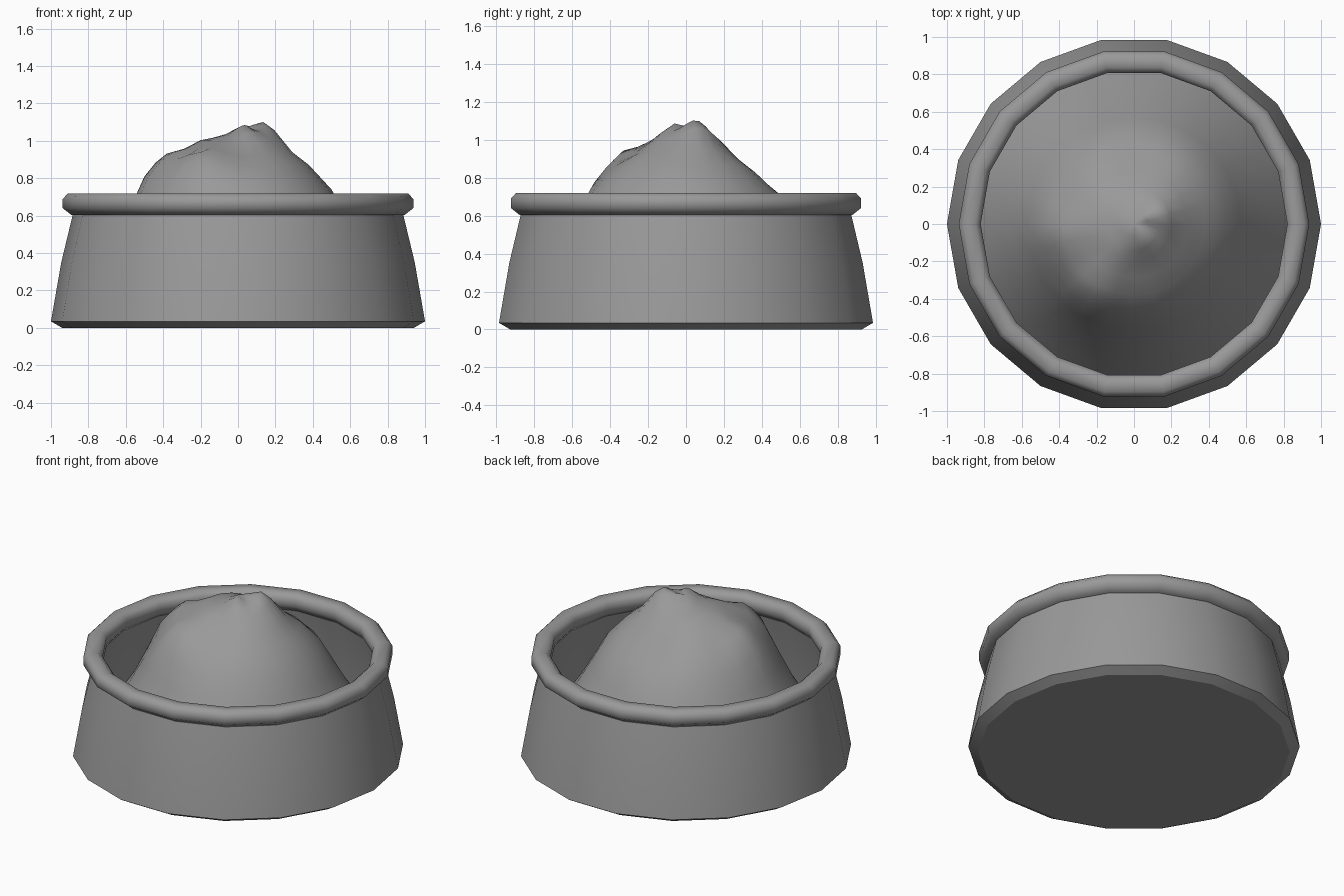
import bpy, bmesh, math

cube = bpy.data.objects.get("Cube")
if cube:
    bpy.data.objects.remove(cube, do_unlink=True)

SIDES = 18

grey = bpy.data.materials.new("mid_grey")
grey.use_nodes = True
colour = (0.32, 0.32, 0.32, 1)
grey.diffuse_color = colour
grey.node_tree.nodes["Principled BSDF"].inputs["Base Color"].default_value = colour


def ring(bm, radius, height, sides):
    """Ring of vertices; height is a number or a function of x and y."""
    verts = []
    for i in range(sides):
        a = math.tau * i / sides
        x, y = radius * math.cos(a), radius * math.sin(a)
        z = height(x, y) if callable(height) else height
        verts.append(bm.verts.new((x, y, z)))
    return verts


def bridge(bm, low, high):
    n = len(low)
    for i in range(n):
        j = (i + 1) % n
        bm.faces.new((low[i], low[j], high[j], high[i]))


def finish(bm, name, angle):
    bmesh.ops.recalc_face_normals(bm, faces=bm.faces)
    mesh = bpy.data.meshes.new(name)
    bm.to_mesh(mesh)
    bm.free()
    mesh.materials.append(grey)
    obj = bpy.data.objects.new(name, mesh)
    bpy.context.collection.objects.link(obj)
    bpy.ops.object.select_all(action="DESELECT")
    obj.select_set(True)
    bpy.context.view_layer.objects.active = obj
    bpy.ops.object.shade_smooth_by_angle(angle=math.radians(angle))
    return obj


def lathe(name, profile, angle, closed=False):
    bm = bmesh.new()
    rings = [ring(bm, r, z, SIDES) for r, z in profile]
    for low, high in zip(rings, rings[1:]):
        bridge(bm, low, high)
    if closed:
        bridge(bm, rings[-1], rings[0])
    else:
        bm.faces.new(rings[0])
        bm.faces.new(rings[-1])
    return finish(bm, name, angle)


# Bowl: chamfered foot, tapering outer wall, inner wall and floor
lathe("bowl", [(0.94, 0), (1.0, 0.035), (0.945, 0.35), (0.88, 0.62),
               (0.84, 0.62), (0.9, 0.35), (0.93, 0.1)], 25)

# Rolled rim
lathe("rim", [(0.91, 0.718), (0.937, 0.69), (0.937, 0.64), (0.89, 0.603),
              (0.845, 0.603), (0.82, 0.64), (0.82, 0.69), (0.85, 0.718)],
      60, closed=True)

# Heap of food: sloping profile with lumps and dips
SLOPE = [(0, 1.05), (0.2, 1.0), (0.38, 0.87), (0.5, 0.74), (0.66, 0.46), (0.9, 0.1)]
# x, y, height, spread
LUMPS = [(0.13, 0.05, 0.09, 0.07), (0.04, -0.08, 0.05, 0.05),
         (-0.45, -0.05, 0.09, 0.1), (-0.24, -0.38, 0.09, 0.11),
         (0, 0.36, -0.06, 0.13), (0.02, -0.25, -0.03, 0.08),
         (0.08, -0.01, -0.03, 0.03)]


def heap_height(x, y):
    r = math.hypot(x, y)
    z = SLOPE[-1][1]
    for (r0, z0), (r1, z1) in zip(SLOPE, SLOPE[1:]):
        if r0 <= r <= r1:
            z = z0 + (z1 - z0) * (r - r0) / (r1 - r0)
            break
    for cx, cy, h, s in LUMPS:
        z += h * math.exp(-((x - cx) ** 2 + (y - cy) ** 2) / (2 * s * s))
    return z


bm = bmesh.new()
radii = [0.89, 0.78, 0.66, 0.57, 0.5, 0.44, 0.38, 0.29, 0.2, 0.14, 0.07]
rings = [ring(bm, r, heap_height, 24) for r in radii]
for low, high in zip(rings, rings[1:]):
    bridge(bm, low, high)
tip = bm.verts.new((0, 0, heap_height(0, 0)))
inner = rings[-1]
for i in range(len(inner)):
    bm.faces.new((inner[i], inner[(i + 1) % len(inner)], tip))
finish(bm, "food_heap", 80)
